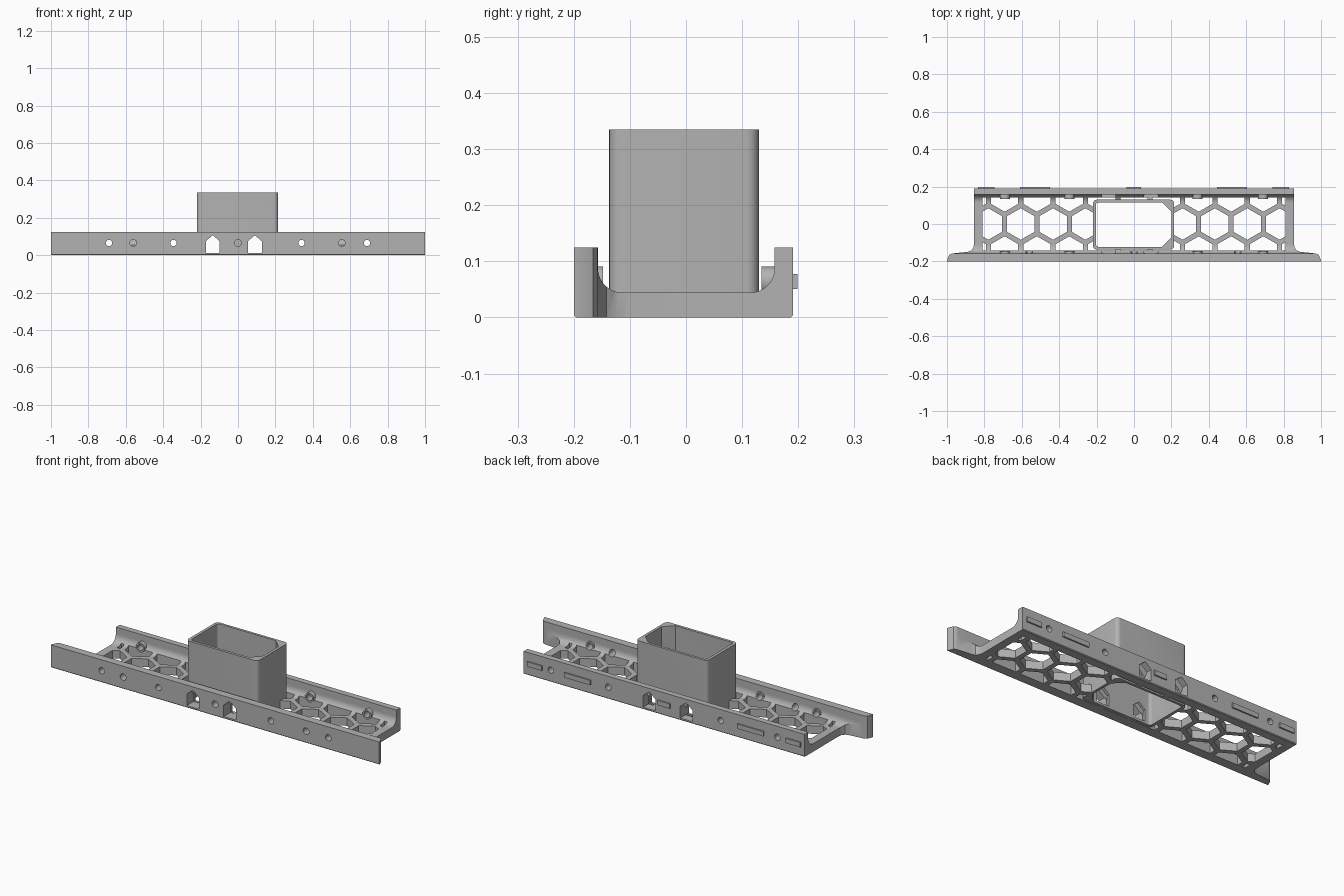
import bpy, bmesh, math

cube = bpy.data.objects.get("Cube")
if cube:
    bpy.data.objects.remove(cube, do_unlink=True)

grey = bpy.data.materials.new("light grey plastic")
grey.use_nodes = True
grey.diffuse_color = (0.45, 0.45, 0.45, 1)
grey.node_tree.nodes["Principled BSDF"].inputs["Base Color"].default_value = grey.diffuse_color


def prisms(name, outlines, axis, lo, hi):
    """Extrude flat outlines along an axis into one object."""
    place = {"x": lambda a, b, h: (h, a, b),
             "y": lambda a, b, h: (a, h, b),
             "z": lambda a, b, h: (a, b, h)}[axis]
    bm = bmesh.new()
    for pts in outlines:
        low = [bm.verts.new(place(a, b, lo)) for a, b in pts]
        top = [bm.verts.new(place(a, b, hi)) for a, b in pts]
        bm.faces.new(low)
        bm.faces.new(top)
        for i in range(len(pts)):
            j = (i + 1) % len(pts)
            bm.faces.new((low[i], low[j], top[j], top[i]))
    bmesh.ops.recalc_face_normals(bm, faces=bm.faces)
    mesh = bpy.data.meshes.new(name)
    bm.to_mesh(mesh)
    bm.free()
    mesh.materials.append(grey)
    obj = bpy.data.objects.new(name, mesh)
    bpy.context.collection.objects.link(obj)
    return obj


def combine(target, tool, operation, keep=False):
    mod = target.modifiers.new("combine", "BOOLEAN")
    mod.operation, mod.object, mod.solver = operation, tool, "EXACT"
    bpy.context.view_layer.objects.active = target
    bpy.ops.object.modifier_apply(modifier=mod.name)
    if not keep:
        bpy.data.objects.remove(tool, do_unlink=True)


def arc(cx, cy, r, start, end, n):
    return [(cx + r * math.cos(math.radians(start + (end - start) * i / n)),
             cy + r * math.sin(math.radians(start + (end - start) * i / n)))
            for i in range(n + 1)]


def circle(cx, cy, r, n=24):
    return arc(cx, cy, r, 0, 360, n)[:-1]


def rect(x0, x1, y0, y1):
    return [(x0, y0), (x1, y0), (x1, y1), (x0, y1)]


def round_rect(x0, x1, y0, y1, r):
    return (arc(x1 - r, y1 - r, r, 0, 90, 6) + arc(x0 + r, y1 - r, r, 90, 180, 6)
            + arc(x0 + r, y0 + r, r, 180, 270, 6) + arc(x1 - r, y0 + r, r, 270, 360, 6))


FLOOR, RIM, BACK, FRONT = 0.044, 0.125, 0.158, -0.157
PEG_X, PEG_Z = (-0.69, -0.345, 0.34, 0.69), 0.065

# Channel section with filleted inner corners
section = ([(-0.196, 0), (0.187, 0), (0.191, 0.004), (0.191, RIM), (BACK, RIM)]
           + arc(BACK - 0.044, FLOOR + 0.044, 0.044, 0, -90, 10)
           + arc(FRONT + 0.044, FLOOR + 0.044, 0.044, 270, 180, 10)
           + [(FRONT, RIM), (-0.2, RIM), (-0.2, 0.004)])
tray = prisms("channel_tray", [section], "x", -1, 1)

# Plan outline trims the ends and leaves the long front wings
half = [(1, -0.3), (1, -0.194), (0.988, -0.166), (0.975, -0.158), (0.89, -0.149),
        (0.87, -0.142), (0.858, -0.125), (0.855, -0.1), (0.855, 0.3)]
plan = half + [(-x, y) for x, y in reversed(half)]
combine(tray, prisms("plan_trim", [plan], "z", -0.1, 0.5), "INTERSECT")

# Honeycomb openings in the floor
pitch = 0.173
cell = (pitch - 0.027) / math.sqrt(3)
cells = []
for row in (-1, 0, 1):
    for k in range(-6, 7):
        cx = (k + 0.5 * (row == 0)) * pitch
        cells.append(arc(cx, row * pitch * math.sqrt(3) / 2, cell, 30, 330, 5))
honeycomb = prisms("honeycomb_cutter", cells, "z", -0.1, 0.12)
combine(honeycomb, prisms("honeycomb_limit", [rect(-0.81, 0.81, -0.142, 0.142)],
                          "z", -0.2, 0.2), "INTERSECT")
combine(tray, honeycomb, "DIFFERENCE")

# Bosses around the peg holes
for side, lo, hi in (("front", -0.17, -0.148), ("back", 0.135, 0.17)):
    bosses = prisms(side + "_bosses", [circle(x, PEG_Z, 0.026) for x in PEG_X], "y", lo, hi)
    combine(tray, bosses, "UNION")

# Upright cup, open at both ends, with two chamfered inner corners
cup = prisms("cup", [round_rect(-0.22, 0.215, -0.137, 0.13, 0.022)], "z", 0, 0.335)
x0, x1, y0, y1, c = -0.204, 0.2, -0.122, 0.116, 0.05
bore_outline = ([(x1 - c, y0), (x1, y0 + c), (x1, y1 - c), (x1 - c, y1)]
                + arc(x0 + 0.014, y1 - 0.014, 0.014, 90, 180, 5)
                + arc(x0 + 0.014, y0 + 0.014, 0.014, 180, 270, 5))
bore = prisms("cup_bore", [bore_outline], "z", -0.1, 0.5)
combine(cup, bore, "DIFFERENCE", keep=True)
combine(tray, bore, "DIFFERENCE")

# Gabled windows through walls and cup, then the peg holes
gables = [[(x - 0.037, 0.012), (x + 0.037, 0.012), (x + 0.037, 0.075),
           (x, 0.106), (x - 0.037, 0.075)] for x in (-0.135, 0.09)]
windows = prisms("window_cutter", gables, "y", -0.3, 0.3)
combine(cup, windows, "DIFFERENCE", keep=True)
combine(tray, windows, "DIFFERENCE")
pegs = prisms("peg_cutter", [circle(x, PEG_Z, 0.017) for x in PEG_X], "y", -0.3, 0.3)
combine(tray, pegs, "DIFFERENCE")
sockets = [circle(x, PEG_Z, 0.018) for x in (-0.56, 0, 0.555)]
combine(tray, prisms("socket_cutter", sockets, "y", -0.3, -0.14), "DIFFERENCE")

# Locating tabs on the rear wall
spans = ((-0.835, -0.745), (-0.61, -0.45), (-0.04, 0.037), (0.445, 0.605), (0.74, 0.83))
tabs = prisms("rear_tabs", [rect(a, b, 0.051, 0.077) for a, b in spans], "y", 0.185, 0.199)

# Smooth the fillets, keep the edges sharp
bpy.ops.object.select_all(action="DESELECT")
for obj in (tray, cup, tabs):
    obj.select_set(True)
bpy.context.view_layer.objects.active = tray
bpy.ops.object.shade_smooth_by_angle(angle=math.radians(30))
